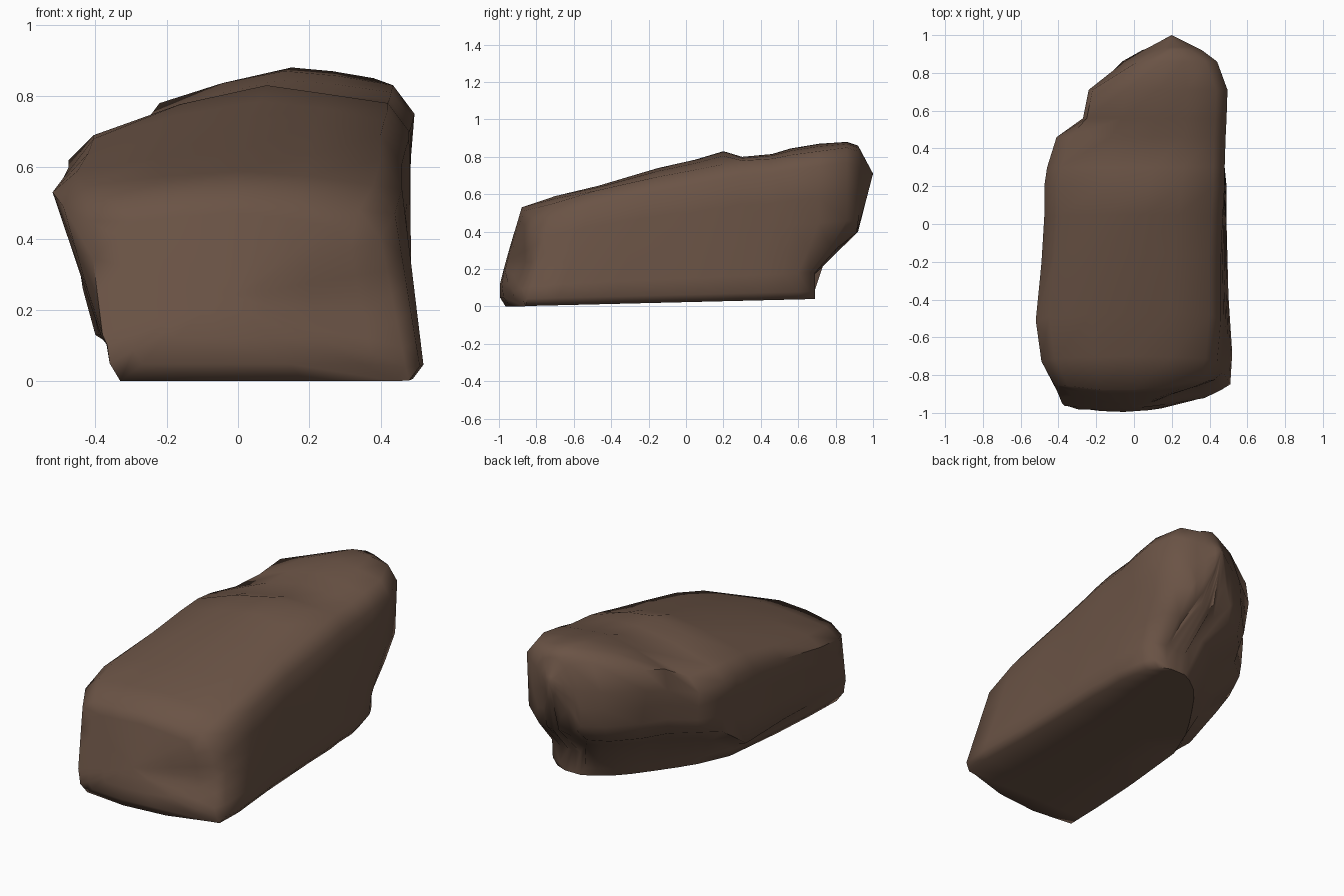
import bpy, bmesh, math

if "Cube" in bpy.data.objects:
    bpy.data.objects.remove(bpy.data.objects["Cube"])

# Stone colour
mat = bpy.data.materials.new("brown_stone")
mat.diffuse_color = (0.145, 0.087, 0.06, 1)
mat.use_nodes = True
mat.node_tree.nodes["Principled BSDF"].inputs["Base Color"].default_value = mat.diffuse_color

# Cross-sections from front to back:
# y bottom, y top, left foot x, left lip x, left widest x, its z,
# left shoulder z, crest x, crest z, right shoulder x, its z, right foot x
SECTIONS = [
    (-.945, -.80, -.36, -.38, -.42, .45, .50, .00, .53, .40, .48, .47),
    (-.86, -.70, -.36, -.385, -.49, .49, .55, .00, .59, .44, .55, .51),
    (-.70, -.47, -.36, -.385, -.52, .53, .59, .00, .645, .46, .62, .52),
    (-.40, -.15, -.35, -.39, -.49, .57, .64, .03, .74, .46, .69, .50),
    (.00, .05, -.32, -.40, -.475, .60, .68, .06, .785, .47, .73, .49),
    (.20, .20, -.24, -.435, -.475, .62, .69, .08, .83, .48, .76, .49),
    (.30, .30, -.18, -.445, -.46, .62, .69, .10, .80, .48, .78, .48),
    (.42, .46, -.10, -.39, -.41, .60, .68, .10, .815, .485, .79, .48),
    (.52, .56, -.03, -.27, -.27, .62, .74, .12, .845, .49, .81, .46),
    (.60, .71, .04, -.19, -.24, .66, .78, .13, .87, .495, .83, .44),
    (.66, .86, .12, -.07, -.05, .66, .82, .15, .88, .44, .85, .41),
    (.69, .92, .18, .04, .05, .66, .80, .20, .86, .36, .83, .34),
]


def lerp(a, b, t):
    return a + (b - a) * t


def clamp(t):
    return min(max(t, 0), 1)


def profile(s):
    """Closed x, z outline of one section."""
    yb, yt, xb, xl, xm, zm, zs, xp, zt, xr, zr, xrb = s
    zb = lerp(.0, .04, (yb + .96) / 1.65)
    zl = .13 + .23 * clamp(yb / .36)          # lip of the undercut left side
    pts = [(xb + .03, zb), (xb, zb + .05), (lerp(xb, xl, .35), lerp(zb + .05, zl, .65))]
    pts += [(lerp(xl, xm, t), lerp(zl, zm, t)) for t in (0, .33, .67, 1)]
    sx = xm + (.02 if .5 < yb < .65 else .07)
    pts += [(sx, zs), (lerp(sx, xp, .5), lerp(zs, zt, .62)), (xp, zt),
            (lerp(xp, xr - .06, .5), lerp(zt, zr, .35)), (xr - .06, zr)]
    pts += [(lerp(xr, xrb, t), lerp(zr - .08, zb + .04, t)) for t in (0, .25, .45, .65, .85, 1)]
    pts += [(lerp(xrb - .03, xb + .03, t), zb + .008 * math.sin(3 * math.pi * t)) for t in (0, .33, .67)]
    return pts


def depth(s, x, z, bulge=0):
    """Front leans back evenly; rear overhangs a recessed foot."""
    t = z / s[8]
    if s[0] > .1:
        t = clamp((z - .22) / .18)
        bulge *= clamp((z - .4) / .25)
    y = lerp(s[0], s[1], t)
    if s is SECTIONS[0]:
        y -= .08 * (1 - ((x + .07) / .45) ** 2)
        y += .06 * clamp(1 - z / .07)                                    # bevelled foot
        y += .04 * clamp((x - .1) / .12) * clamp(1 - abs(z - .22) / .16)  # shallow dent
    return y + bulge


bm = bmesh.new()


def ring(s, scale=1, centre=(0, 0), bulge=0):
    out = []
    for x, z in profile(s):
        x, z = lerp(centre[0], x, scale), lerp(centre[1], z, scale)
        out.append(bm.verts.new((x, depth(s, x, z, bulge), z)))
    return out


def bridge(a, b):
    n = len(a)
    for i in range(n):
        bm.faces.new((a[i], a[(i + 1) % n], b[(i + 1) % n], b[i]))


def cap(s, outer, centre, bulge):
    """Rounded end face made of shrinking rings."""
    last = outer
    for scale in (.8, .5, .2):
        new = ring(s, scale, centre, bulge * (1 - scale))
        bridge(last, new)
        last = new
    tip = bm.verts.new((centre[0], depth(s, *centre, bulge), centre[1]))
    for i in range(len(last)):
        bm.faces.new((last[i], last[(i + 1) % len(last)], tip))


# Body and both end faces
rings = [ring(s) for s in SECTIONS]
for a, b in zip(rings, rings[1:]):
    bridge(a, b)
cap(SECTIONS[0], rings[0], (-.02, .24), -.005)
cap(SECTIONS[-1], rings[-1], (.2, .71), .08)
bmesh.ops.recalc_face_normals(bm, faces=bm.faces)

mesh = bpy.data.meshes.new("boulder")
bm.to_mesh(mesh)
bm.free()
mesh.materials.append(mat)
boulder = bpy.data.objects.new("boulder", mesh)
bpy.context.collection.objects.link(boulder)
bpy.context.view_layer.objects.active = boulder
boulder.select_set(True)
bpy.ops.object.shade_smooth_by_angle(angle=math.radians(60))
